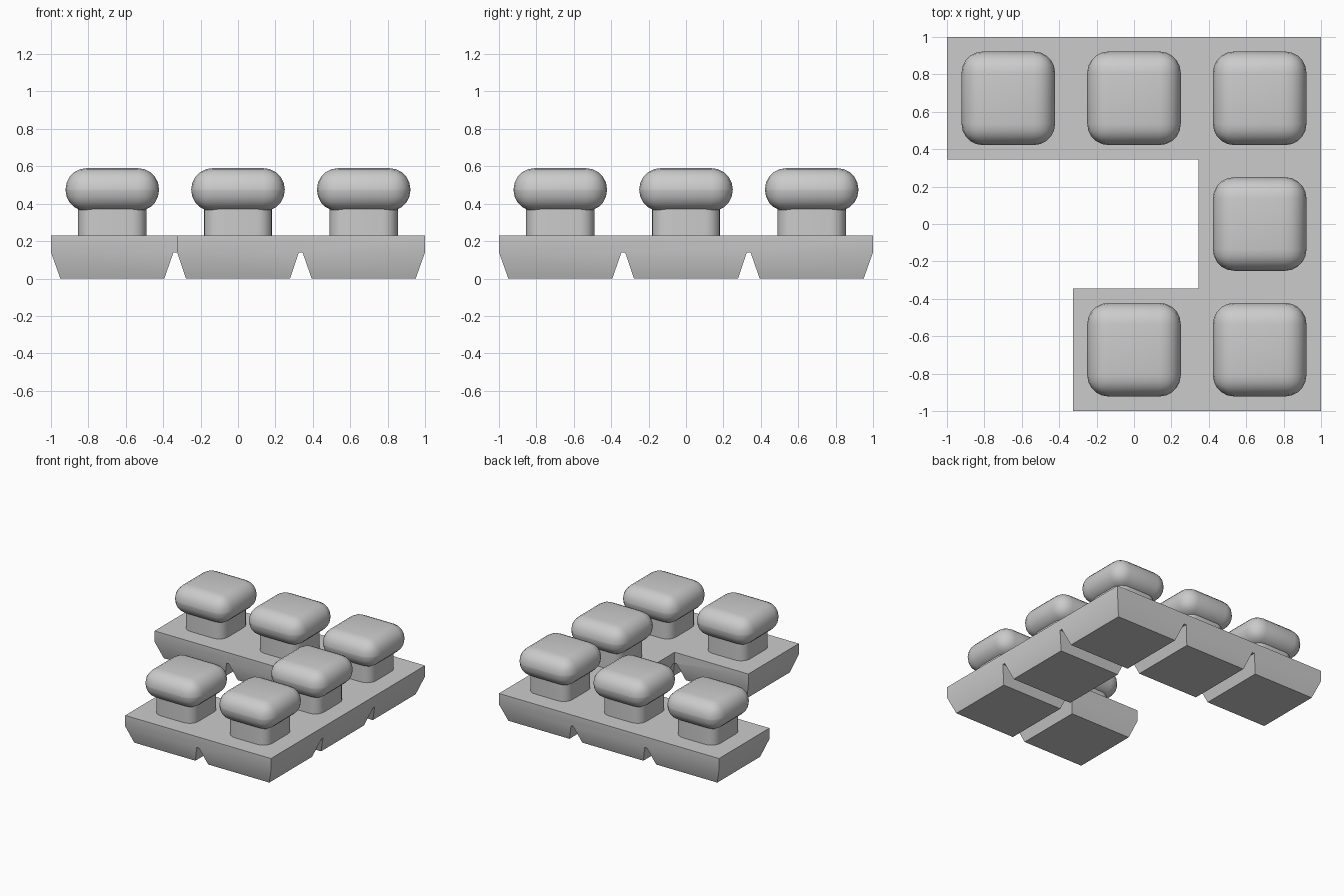
import bpy
import bmesh
from mathutils import Vector

if "Cube" in bpy.data.objects:
    bpy.data.objects.remove(bpy.data.objects["Cube"], do_unlink=True)

# Single grey material
grey = bpy.data.materials.new("plain_grey")
grey.use_nodes = True
COLOR = (0.6, 0.6, 0.6, 1)
grey.diffuse_color = COLOR
grey.node_tree.nodes["Principled BSDF"].inputs["Base Color"].default_value = COLOR

PITCH = 0.672
TILES = [(-1, 1), (0, 1), (1, 1), (1, 0), (1, -1), (0, -1)]
LINES = [-1, -0.345, -0.325, 0.325, 0.345, 1]
SLAB_BOTTOM, SLAB_TOP = 0.14, 0.23


def finish(bm, name, angle):
    bmesh.ops.recalc_face_normals(bm, faces=bm.faces)
    mesh = bpy.data.meshes.new(name)
    bm.to_mesh(mesh)
    bm.free()
    mesh.materials.append(grey)
    obj = bpy.data.objects.new(name, mesh)
    bpy.context.collection.objects.link(obj)
    bpy.ops.object.select_all(action="DESELECT")
    obj.select_set(True)
    bpy.context.view_layer.objects.active = obj
    bpy.ops.object.shade_smooth_by_angle(angle=angle)
    return obj


def rounded_box(name, centre, size, radius, segments, upright_only):
    bm = bmesh.new()
    bmesh.ops.create_cube(bm, size=1)
    bmesh.ops.scale(bm, vec=size, verts=bm.verts)
    edges = [e for e in bm.edges if not upright_only
             or abs(e.verts[0].co.z - e.verts[1].co.z) > 0.01]
    bmesh.ops.bevel(bm, geom=edges, offset=radius, segments=segments,
                    profile=0.5, affect="EDGES", clamp_overlap=True)
    bmesh.ops.translate(bm, vec=centre, verts=bm.verts)
    return finish(bm, name, 0.6)


# Base: tiles joined by narrow bridges, each tile with a tapered foot
def occupied(i, j):
    # Even strips are tiles, odd strips are bridges between two tiles
    xs = {i // 2, (i + 1) // 2}
    ys = {j // 2, (j + 1) // 2}
    return all((x - 1, y - 1) in TILES for x in xs for y in ys)


bm = bmesh.new()
grid = {}
tile_faces = []
for i in range(5):
    for j in range(5):
        if not occupied(i, j):
            continue
        corners = [(i, j), (i, j + 1), (i + 1, j + 1), (i + 1, j)]
        for a, b in corners:
            if (a, b) not in grid:
                grid[a, b] = bm.verts.new((LINES[a], LINES[b], SLAB_BOTTOM))
        face = bm.faces.new([grid[c] for c in corners])
        if i % 2 == 0 and j % 2 == 0:
            tile_faces.append((face, i // 2 - 1, j // 2 - 1))

# Slab walls and top
underside = list(bm.faces)
rims = [e for e in bm.edges if e.is_boundary]
top = {v: bm.verts.new((v.co.x, v.co.y, SLAB_TOP)) for v in grid.values()}
for face in underside:
    bm.faces.new([top[v] for v in reversed(face.verts)])
for edge in rims:
    a, b = edge.verts
    bm.faces.new([a, b, top[b], top[a]])

# Tapered feet
for face, i, j in tile_faces:
    foot = bmesh.ops.extrude_discrete_faces(bm, faces=[face])["faces"][0]
    centre = Vector((i * PITCH, j * PITCH, 0))
    for v in foot.verts:
        sx = 1 if v.co.x > centre.x else -1
        sy = 1 if v.co.y > centre.y else -1
        v.co = centre + Vector((sx, sy, 0)) * 0.278
bmesh.ops.dissolve_limit(bm, angle_limit=0.01, verts=bm.verts, edges=bm.edges)
finish(bm, "tiled_base", 0.52)

# Stems and pillow caps
for n, (i, j) in enumerate(TILES, 1):
    x, y = i * PITCH, j * PITCH
    rounded_box(f"stem_{n}", (x, y, 0.30), (0.365, 0.365, 0.15), 0.08, 5, True)
    rounded_box(f"cap_{n}", (x, y, 0.475), (0.5, 0.5, 0.23), 0.113, 5, False)
